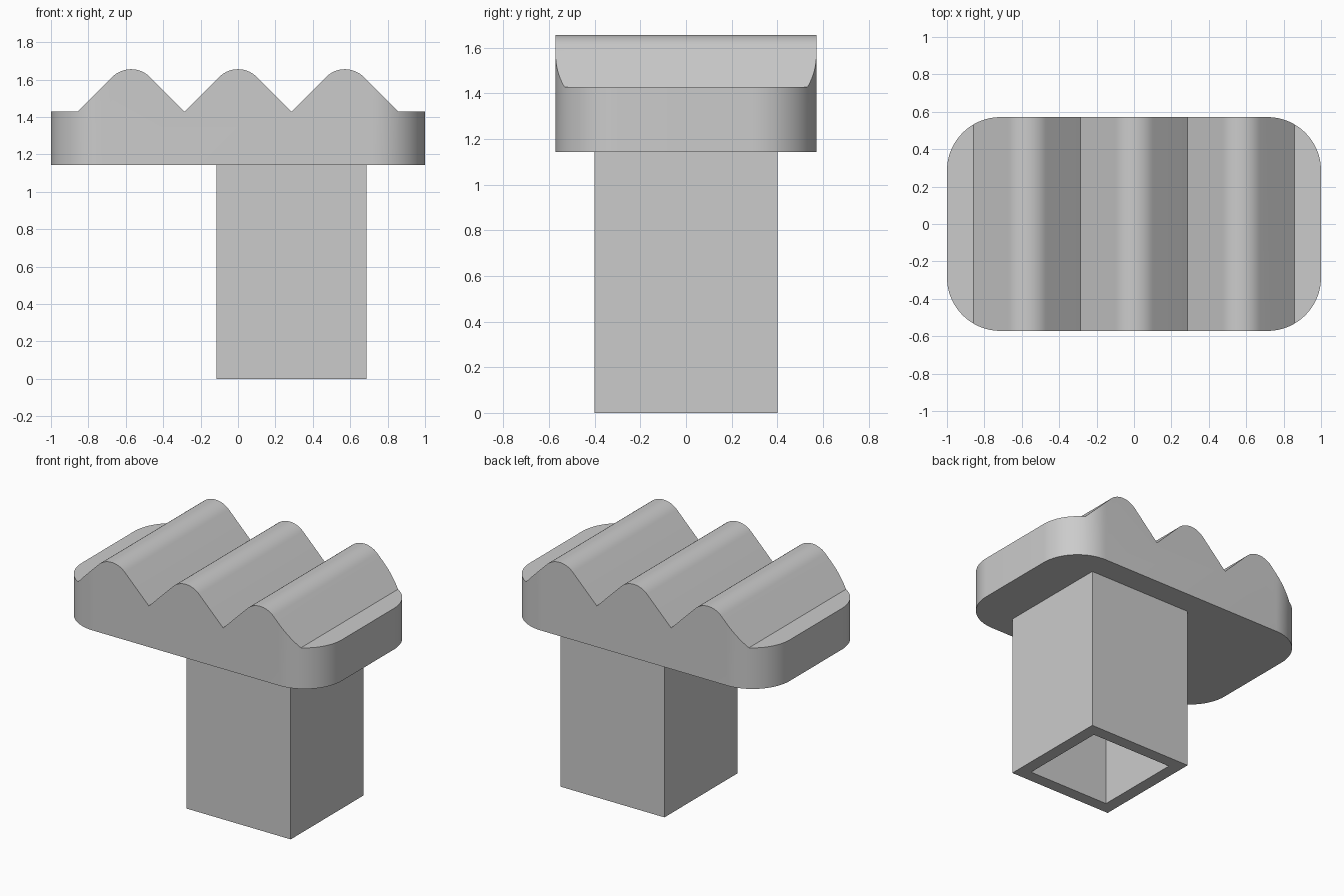
import bpy, bmesh, math

if "Cube" in bpy.data.objects:
    bpy.data.objects.remove(bpy.data.objects["Cube"])

U = 1 / 7            # base module
Z0, Z1 = 8 * U, 10 * U   # slab underside and groove level

grey = bpy.data.materials.new("plain_grey")
grey.diffuse_color = (0.6, 0.6, 0.6, 1)
grey.use_nodes = True
grey.node_tree.nodes["Principled BSDF"].inputs["Base Color"].default_value = grey.diffuse_color


def new_object(name, bm):
    bmesh.ops.recalc_face_normals(bm, faces=bm.faces)
    mesh = bpy.data.meshes.new(name)
    bm.to_mesh(mesh)
    bm.free()
    mesh.materials.append(grey)
    obj = bpy.data.objects.new(name, mesh)
    bpy.context.collection.objects.link(obj)
    return obj


def prism(name, points, offset):
    """Extrude a closed outline by an offset vector."""
    bm = bmesh.new()
    face = bm.faces.new([bm.verts.new(p) for p in points])
    ext = bmesh.ops.extrude_face_region(bm, geom=[face])
    bmesh.ops.translate(bm, vec=offset,
                        verts=[v for v in ext["geom"] if isinstance(v, bmesh.types.BMVert)])
    return new_object(name, bm)


def arc(cx, cy, r, start, end, n):
    return [(cx + r * math.cos(math.radians(start + (end - start) * i / n)),
             cy + r * math.sin(math.radians(start + (end - start) * i / n)))
            for i in range(n + 1)]


# Head: rounded rectangle slab
R = 2 * U
outline = []
for sx, sy, a in ((1, 1, 0), (-1, 1, 90), (-1, -1, 180), (1, -1, 270)):
    outline += arc(sx * (1 - R), sy * (4 * U - R), R, a, a + 90, 20)
head = prism("ridged_head", [(x, y, Z0) for x, y in outline], (0, 0, 0.8))

# Three 45 degree ridges with rounded crests
crest_z = Z1 + 2 * U - U * math.sqrt(2)
profile = [(-1.2, Z0 - 0.2), (-1.2, Z1), (-6 * U, Z1)]
for cx in (-4 * U, 0, 4 * U):
    profile += arc(cx, crest_z, U, 135, 45, 16)
    profile.append((cx + 2 * U, Z1))
profile += [(1.2, Z1), (1.2, Z0 - 0.2)]
cutter = prism("ridge_cutter", [(x, -1, z) for x, z in profile], (0, 2, 0))

mod = head.modifiers.new("ridges", 'BOOLEAN')
mod.operation = 'INTERSECT'
mod.solver = 'EXACT'
mod.object = cutter
bpy.context.view_layer.objects.active = head
head.select_set(True)
bpy.ops.object.modifier_apply(modifier=mod.name)
bpy.data.objects.remove(cutter)
bpy.ops.object.shade_smooth_by_angle(angle=math.radians(25))

# Stem: hollow square tube, offset to the right, closed by the head
bm = bmesh.new()
loops = []
for half, z in ((0.4, Z0), (0.4, 0), (0.4 - 0.6 * U, 0), (0.4 - 0.6 * U, Z0)):
    loops.append([bm.verts.new((2 * U + sx * half, sy * half, z))
                  for sx, sy in ((1, 1), (-1, 1), (-1, -1), (1, -1))])
for a, b in zip(loops, loops[1:]):
    for i in range(4):
        j = (i + 1) % 4
        bm.faces.new((a[i], a[j], b[j], b[i]))
new_object("hollow_stem", bm)
